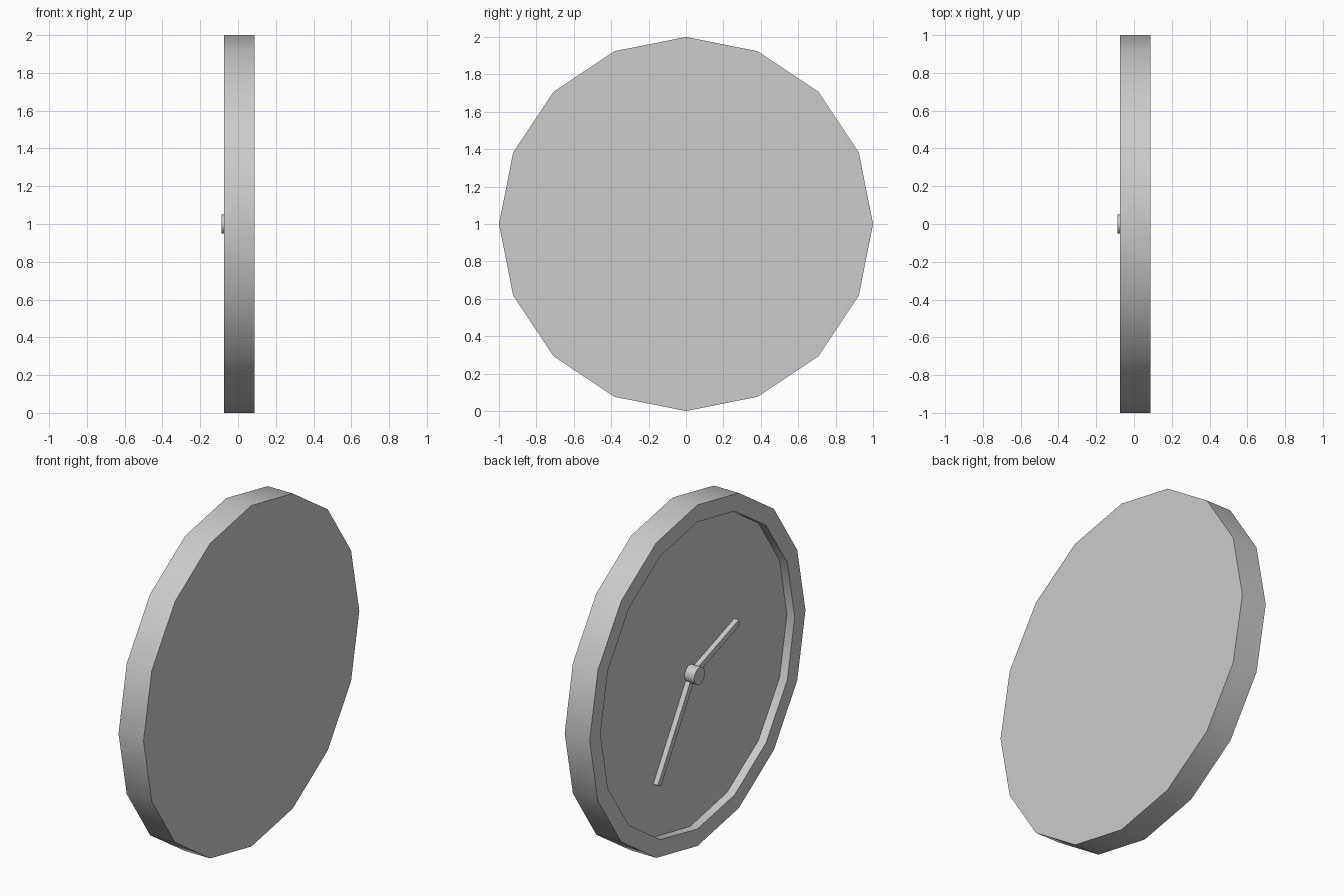
import bpy, bmesh
from math import sin, cos, pi, atan2, hypot
from mathutils import Matrix

if "Cube" in bpy.data.objects:
    bpy.data.objects.remove(bpy.data.objects["Cube"])

SIDES = 16
CENTRE_Z = 1.0
FLOOR_X = -0.025


def finish(name, bm, smooth):
    bmesh.ops.recalc_face_normals(bm, faces=bm.faces[:])
    mesh = bpy.data.meshes.new(name)
    bm.to_mesh(mesh)
    bm.free()
    obj = bpy.data.objects.new(name, mesh)
    bpy.context.collection.objects.link(obj)
    if smooth:
        bpy.ops.object.select_all(action='DESELECT')
        obj.select_set(True)
        bpy.context.view_layer.objects.active = obj
        bpy.ops.object.shade_smooth_by_angle(angle=pi / 6)
    return obj


def lathe(name, profile):
    """Turn (x, radius) points around the x axis, with flat end caps."""
    bm = bmesh.new()
    rings = []
    for x, r in profile:
        rings.append([bm.verts.new((x, r * sin(2 * pi * i / SIDES),
                                    CENTRE_Z + r * cos(2 * pi * i / SIDES)))
                      for i in range(SIDES)])
    for a, b in zip(rings, rings[1:]):
        for i in range(SIDES):
            j = (i + 1) % SIDES
            bm.faces.new((a[i], a[j], b[j], b[i]))
    bm.faces.new(rings[0])
    bm.faces.new(rings[-1])
    return finish(name, bm, True)


def hand(name, tip_y, tip_z, width=0.035, depth=0.03):
    """Thin bar lying on the dial from the centre to the tip."""
    length = hypot(tip_y, tip_z)
    bm = bmesh.new()
    bmesh.ops.create_cube(bm, size=1)
    bmesh.ops.scale(bm, vec=(depth, width, length), verts=bm.verts)
    bmesh.ops.translate(bm, vec=(FLOOR_X - depth / 2, 0, length / 2), verts=bm.verts)
    turn = Matrix.Rotation(atan2(-tip_y, tip_z), 4, 'X')
    bmesh.ops.transform(bm, matrix=Matrix.Translation((0, 0, CENTRE_Z)) @ turn,
                        verts=bm.verts)
    return finish(name, bm, False)


# Case: flat back, outer wall, front rim, recessed dial
lathe("clock_case", [(0.087, 1.0), (-0.075, 1.0), (-0.075, 0.9), (FLOOR_X, 0.9)])

# Hub in the middle of the dial
lathe("hub", [(FLOOR_X, 0.05), (-0.088, 0.05)])

# Hands
hand("hour_hand", -0.417, 0.147)
hand("minute_hand", 0.324, -0.53)
